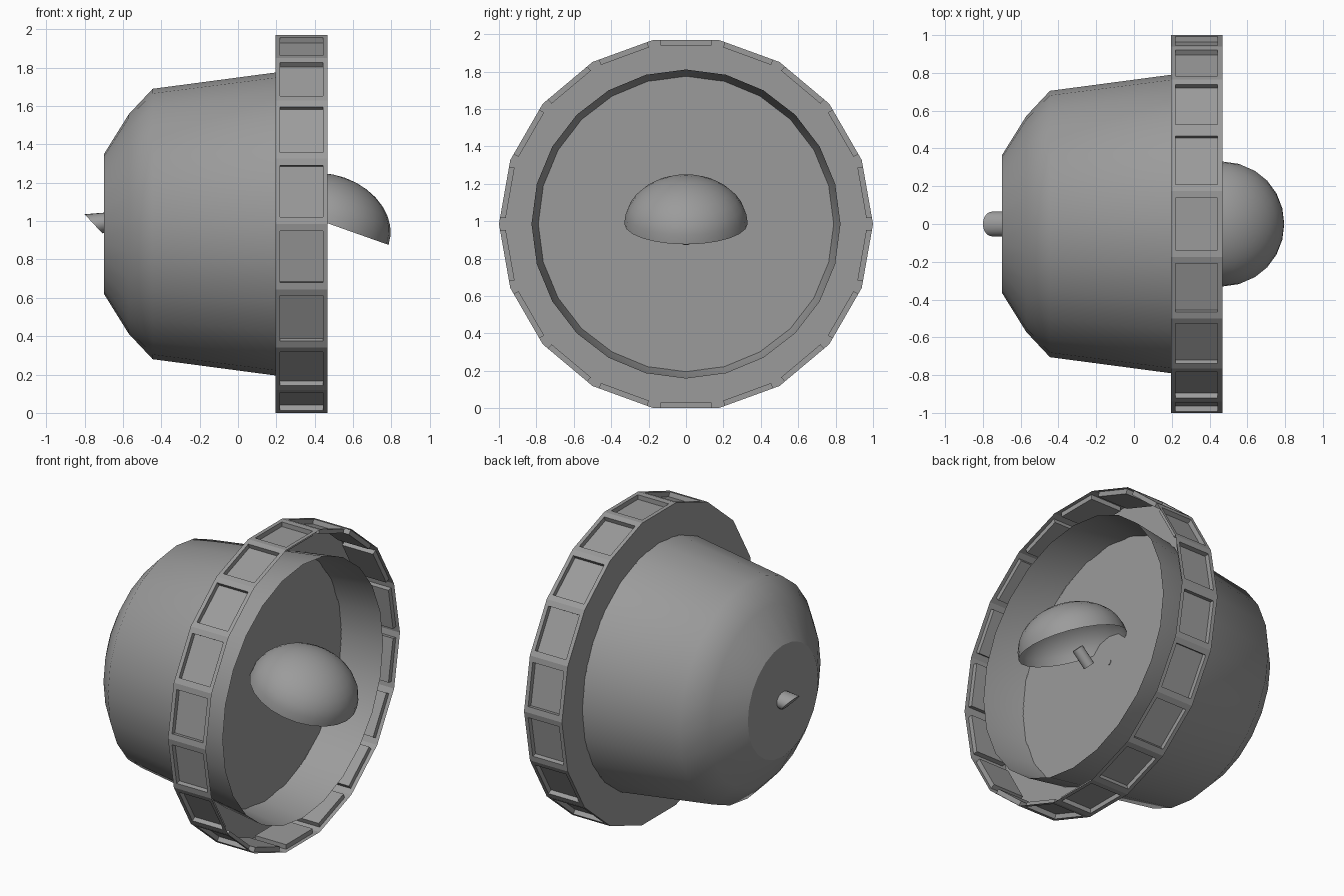
import bpy, bmesh, math
from mathutils import Vector, Matrix

if "Cube" in bpy.data.objects:
    bpy.data.objects.remove(bpy.data.objects["Cube"])

CZ = 0.985          # height of the horizontal x axis
grey = bpy.data.materials.new("dark_grey")
grey.diffuse_color = (0.33, 0.33, 0.33, 1)
grey.use_nodes = True
grey.node_tree.nodes["Principled BSDF"].inputs["Base Color"].default_value = grey.diffuse_color


def finish(bm, name, smooth=None):
    me = bpy.data.meshes.new(name)
    bm.to_mesh(me)
    bm.free()
    me.materials.append(grey)
    ob = bpy.data.objects.new(name, me)
    bpy.context.collection.objects.link(ob)
    if smooth:
        bpy.ops.object.select_all(action='DESELECT')
        ob.select_set(True)
        bpy.context.view_layer.objects.active = ob
        bpy.ops.object.shade_smooth_by_angle(angle=math.radians(smooth))
    return ob


def lathe(bm, profile, n):
    """Spin (x, radius) points round the x axis; a vertex sits at the top."""
    rings = []
    for x, r in profile:
        rings.append([bm.verts.new((x, r * math.sin(2 * math.pi * i / n),
                                    CZ + r * math.cos(2 * math.pi * i / n)))
                      for i in range(n)])
    for a, b in zip(rings, rings[1:]):
        for i in range(n):
            j = (i + 1) % n
            bm.faces.new((a[i], b[i], b[j], a[j]))
    return rings


def rod(name, p, q, r, n=16):
    p, q = Vector(p), Vector(q)
    rot = (q - p).to_track_quat('Z', 'Y').to_matrix().to_4x4()
    bm = bmesh.new()
    bmesh.ops.create_cone(bm, cap_ends=True, segments=n, radius1=r, radius2=r,
                          depth=(q - p).length,
                          matrix=Matrix.Translation((p + q) / 2) @ rot)
    return finish(bm, name, 40)


# tapered housing, open at the front, with a flat sharp-edged back
bm = bmesh.new()
rings = lathe(bm, [(-0.70, 0.363), (-0.57, 0.572), (-0.445, 0.705), (0.468, 0.826)], 24)
back_cap = bm.faces.new(rings[0])
bmesh.ops.recalc_face_normals(bm, faces=bm.faces)
bmesh.ops.split_edges(bm, edges=list(back_cap.edges))
finish(bm, "housing", 50)

# inner disc
bm = bmesh.new()
disc = lathe(bm, [(0.192, 0.7895)], 24)[0]
bm.faces.new(disc[::-1])
finish(bm, "inner_disc")

# 18-sided rim with a recessed panel in each side; front left open
N, X0, X1 = 18, 0.195, 0.468
bm = bmesh.new()
apo, half = math.cos(math.pi / N), math.sin(math.pi / N)
for k in range(N):
    a = 2 * math.pi * k / N
    s, c = math.sin(a), math.cos(a)

    def loop(x0, x1, w, d):
        return [bm.verts.new((x, t * c + d * s, CZ - t * s + d * c))
                for x, t in ((x0, -w), (x1, -w), (x1, w), (x0, w))]
    outer = loop(X0, X1, half, apo)
    lip = loop(0.22, 0.443, 0.137, apo)
    floor = loop(0.22, 0.443, 0.137, apo - 0.03)
    for u, v in ((outer, lip), (lip, floor)):
        for i in range(4):
            j = (i + 1) % 4
            bm.faces.new((u[i], u[j], v[j], v[i]))
    bm.faces.new(floor)
    # back plate wedge reaching into the housing wall
    back = [bm.verts.new((X0, t * c + d * s, CZ - t * s + d * c))
            for t, d in ((-half * 0.789, apo * 0.789), (half * 0.789, apo * 0.789))]
    bm.faces.new((outer[0], outer[3], back[1], back[0]))
bmesh.ops.remove_doubles(bm, verts=bm.verts, dist=1e-4)
bmesh.ops.recalc_face_normals(bm, faces=bm.faces)
finish(bm, "panelled_rim")

# tilted half-dome shade, open underneath
bm = bmesh.new()
bmesh.ops.create_uvsphere(bm, u_segments=24, v_segments=16, radius=1)
bmesh.ops.delete(bm, geom=[v for v in bm.verts if v.co.z < -0.01], context='VERTS')
bm.transform(Matrix.Translation((0.472, 0, 0.987)) @ Matrix.Rotation(math.radians(19.5), 4, 'Y')
             @ Matrix.Diagonal((0.332, 0.33, 0.254, 1)))
finish(bm, "shade_dome", 40)

# small rod under the dome, and the stub at the disc centre
rod("shade_rod", (0.435, 0, 0.985), (0.347, 0, 0.897), 0.035)
rod("disc_stub", (0.17, 0, 0.98), (0.196, 0, 0.98), 0.018, 12)

# back peg with a slanted end
bm = bmesh.new()
bmesh.ops.create_cone(bm, cap_ends=True, segments=20, radius1=1, radius2=1, depth=1)
for v in bm.verts:
    y, z = v.co.y * 0.065, 0.99 + v.co.x * 0.05
    x = -0.65
    if v.co.z < 0:
        z -= 0.004
        x = -0.80 + (1.036 - z) * 0.93
    else:
        z += 0.008
    v.co = (x, y, z)
bmesh.ops.recalc_face_normals(bm, faces=bm.faces)
finish(bm, "back_peg", 35)
